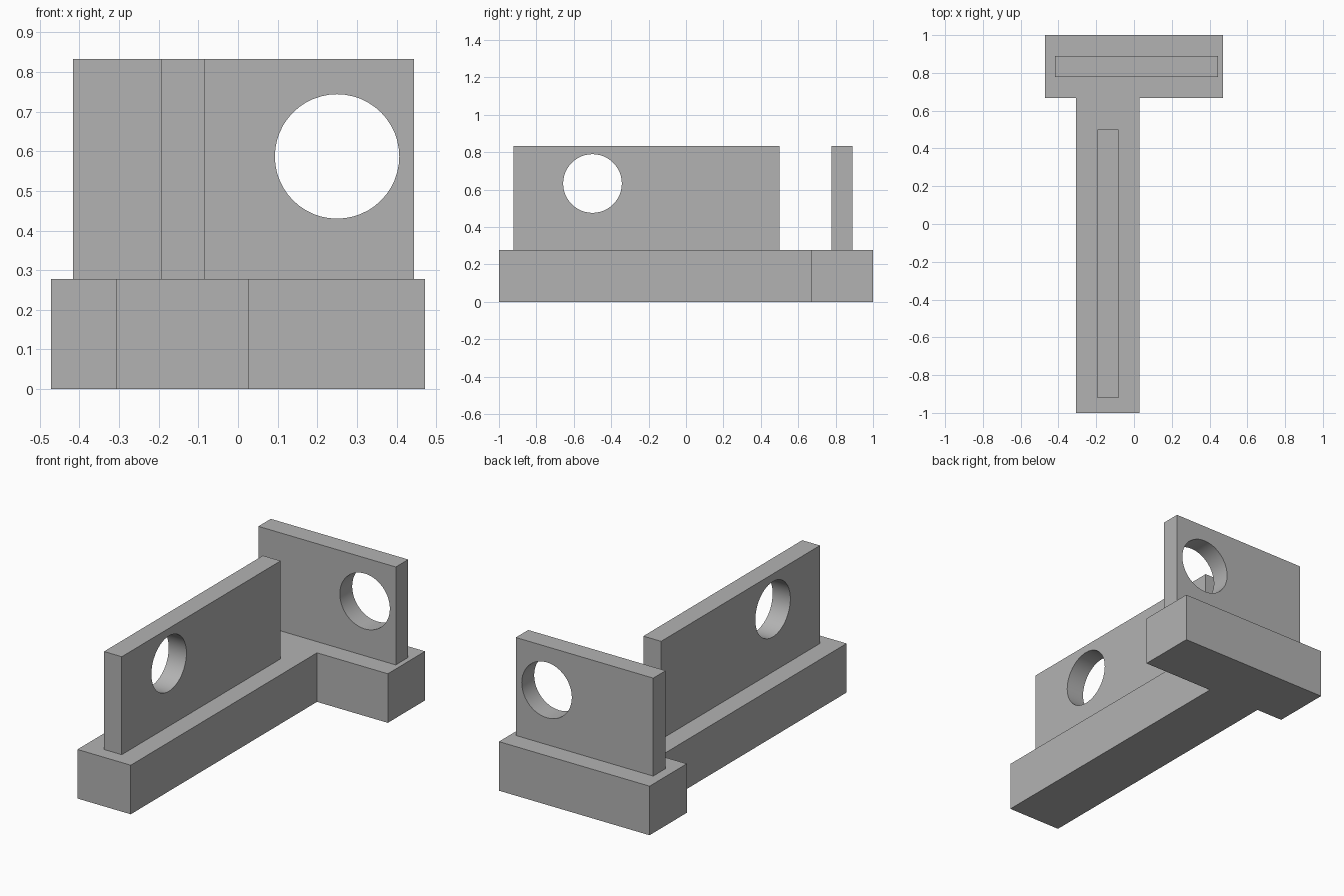
import bpy, bmesh, math
from mathutils import Vector

default = bpy.data.objects.get("Cube")
if default:
    bpy.data.objects.remove(default, do_unlink=True)

grey = bpy.data.materials.new("plain grey")
grey.use_nodes = True
grey.diffuse_color = (0.45, 0.45, 0.45, 1)
grey.node_tree.nodes["Principled BSDF"].inputs["Base Color"].default_value = (0.45, 0.45, 0.45, 1)

BASE_TOP, WALL_TOP = 0.278, 0.833


def prism(name, outline, z0, z1):
    """Extrude a counter-clockwise xy outline from z0 to z1."""
    bm = bmesh.new()
    face = bm.faces.new([bm.verts.new((x, y, z0)) for x, y in outline])
    top = bmesh.ops.extrude_face_region(bm, geom=[face])["geom"]
    bmesh.ops.translate(bm, vec=(0, 0, z1 - z0),
                        verts=[v for v in top if isinstance(v, bmesh.types.BMVert)])
    bmesh.ops.recalc_face_normals(bm, faces=bm.faces)
    mesh = bpy.data.meshes.new(name)
    bm.to_mesh(mesh)
    bm.free()
    mesh.materials.append(grey)
    obj = bpy.data.objects.new(name, mesh)
    bpy.context.collection.objects.link(obj)
    return obj


def wall_with_hole(name, x0, x1, y0, y1, hole, radius, rotation):
    """Upright slab with a round hole through its thickness."""
    wall = prism(name, [(x0, y0), (x1, y0), (x1, y1), (x0, y1)], BASE_TOP, WALL_TOP)
    bpy.ops.mesh.primitive_cylinder_add(vertices=48, radius=radius, depth=0.4,
                                        location=hole, rotation=rotation)
    cutter = bpy.context.object
    cutter.hide_render = True
    cutter.data.materials.append(grey)
    cut = wall.modifiers.new("hole", "BOOLEAN")
    cut.operation, cut.solver, cut.object = "DIFFERENCE", "EXACT", cutter
    bpy.ops.object.select_all(action="DESELECT")
    wall.select_set(True)
    bpy.context.view_layer.objects.active = wall
    bpy.ops.object.modifier_apply(modifier=cut.name)
    bpy.data.objects.remove(cutter, do_unlink=True)
    bpy.ops.object.shade_smooth_by_angle(angle=math.radians(30))
    return wall


# T-shaped base slab
prism("base", [(-0.306, -1), (0.028, -1), (0.028, 0.667), (0.472, 0.667),
               (0.472, 1), (-0.472, 1), (-0.472, 0.667), (-0.306, 0.667)], 0, BASE_TOP)

# Long wall on the stem, cross wall at the back
wall_with_hole("long_wall", -0.194, -0.083, -0.922, 0.5,
               Vector((-0.139, -0.5, 0.633)), 0.157, (0, math.pi / 2, 0))
wall_with_hole("cross_wall", -0.417, 0.444, 0.778, 0.889,
               Vector((0.25, 0.833, 0.587)), 0.157, (math.pi / 2, 0, 0))
